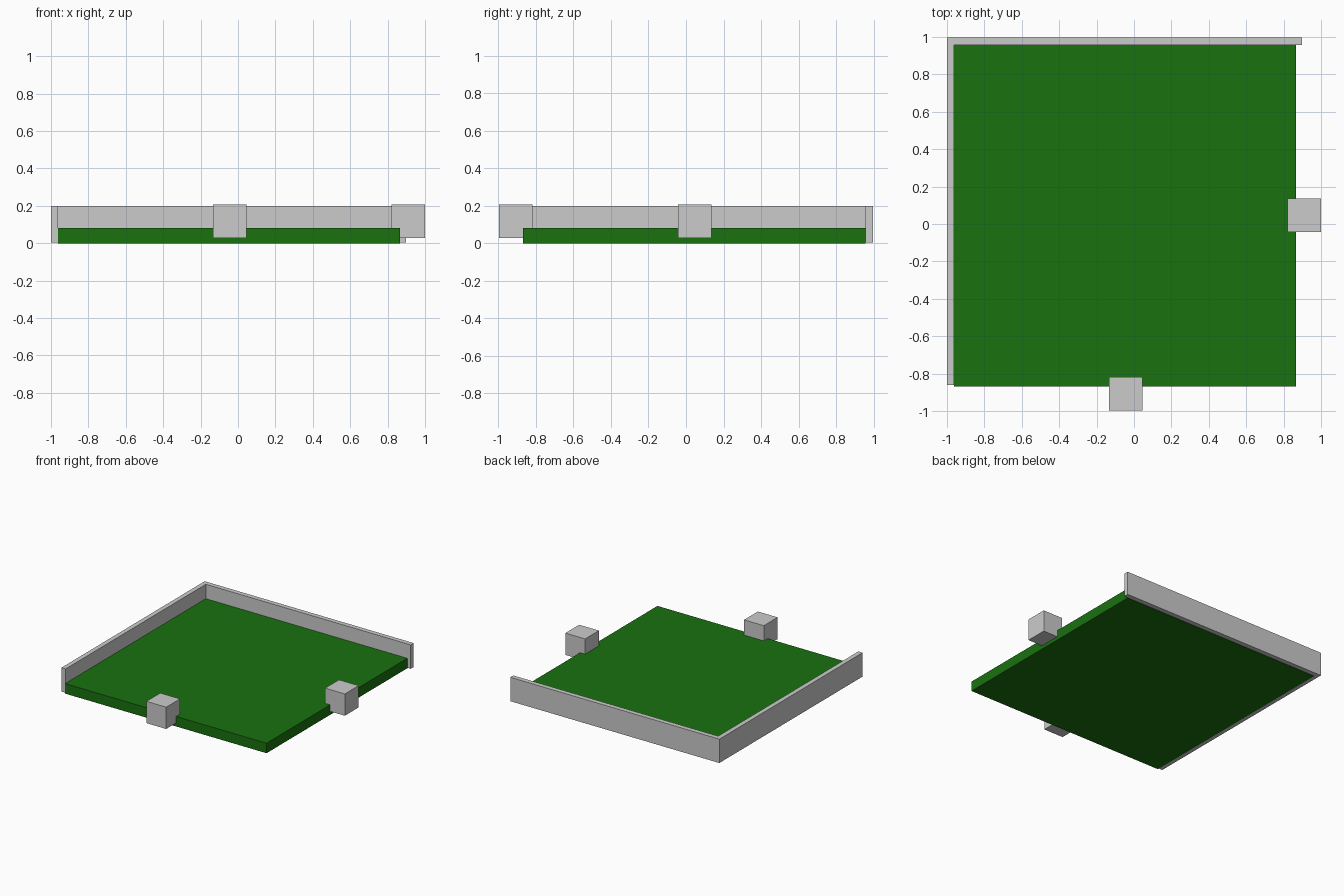
import bpy
from mathutils import Matrix, Vector
import bmesh

if "Cube" in bpy.data.objects:
    bpy.data.objects.remove(bpy.data.objects["Cube"])


def box(name, lo, hi, material=None):
    """Axis-aligned box between two corners."""
    lo, hi = Vector(lo), Vector(hi)
    bm = bmesh.new()
    bmesh.ops.create_cube(bm, size=1, matrix=Matrix.Translation((lo + hi) / 2) @ Matrix.Diagonal((*(hi - lo), 1)))
    mesh = bpy.data.meshes.new(name)
    bm.to_mesh(mesh)
    bm.free()
    obj = bpy.data.objects.new(name, mesh)
    bpy.context.collection.objects.link(obj)
    if material:
        mesh.materials.append(material)
    return obj


green = bpy.data.materials.new("green")
green.diffuse_color = (0.01, 0.165, 0.005, 1)
green.use_nodes = True
green.node_tree.nodes["Principled BSDF"].inputs["Base Color"].default_value = green.diffuse_color

# Green floor slab
box("floor", (-0.963, -0.868, 0), (0.867, 0.957, 0.082), green)

# Low walls along the back and left edges
box("back_wall", (-1, 0.957, 0.004), (0.898, 0.996, 0.2))
box("left_wall", (-1, -0.861, 0.004), (-0.962, 0.957, 0.2))

# Cube blocks straddling the open front and right edges
size, bottom = 0.179, 0.028
for name, x, y in (("front_block", -0.134, -0.996), ("right_block", 0.821, -0.043)):
    box(name, (x, y, bottom), (x + size, y + size, bottom + size))
